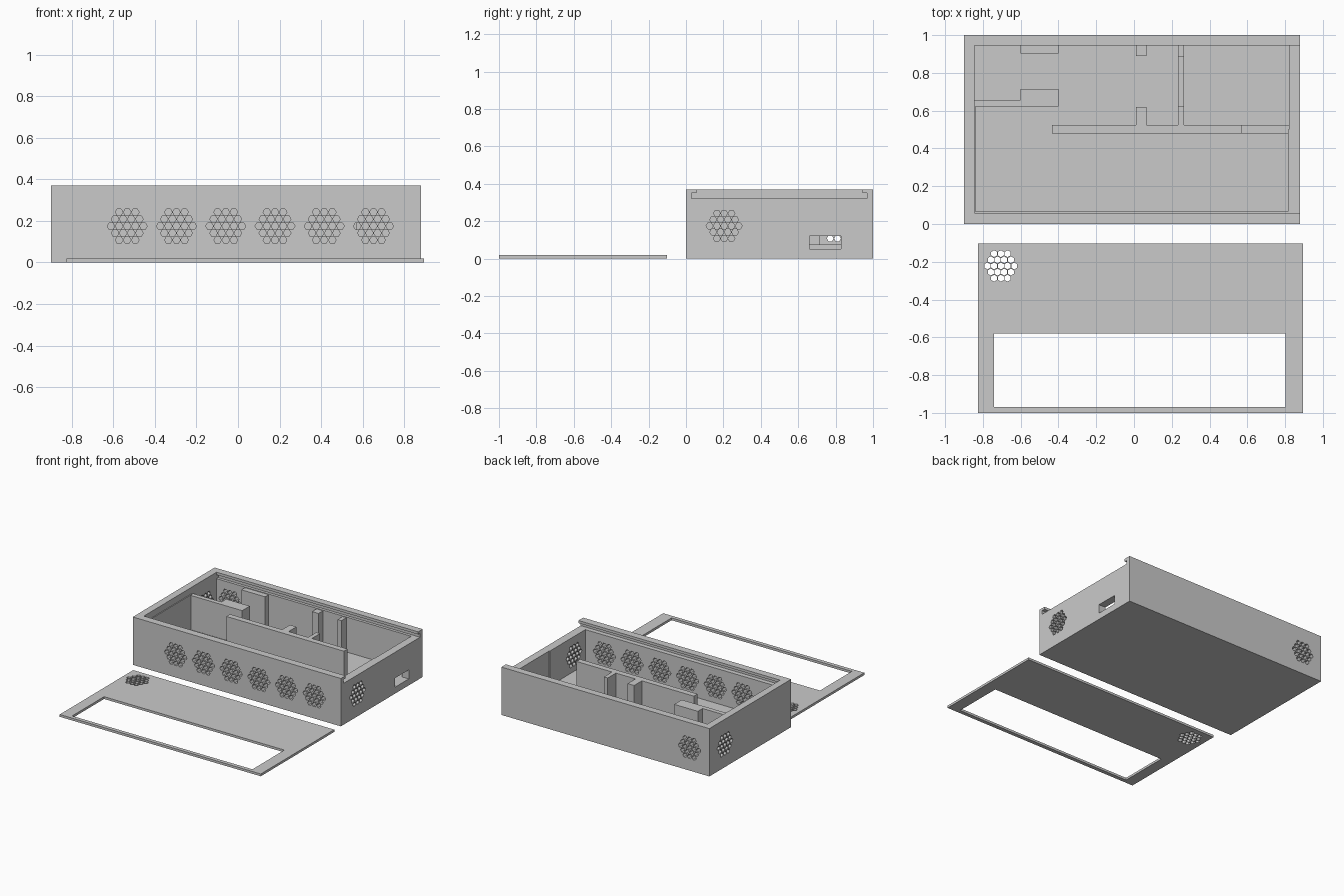
import bpy, bmesh, math
from mathutils import Matrix, Vector

cube = bpy.data.objects.get("Cube")
if cube:
    bpy.data.objects.remove(cube, do_unlink=True)

grey = bpy.data.materials.new("plain_grey")
grey.use_nodes = True
colour = (0.59, 0.59, 0.59, 1)
grey.diffuse_color = colour
grey.node_tree.nodes["Principled BSDF"].inputs["Base Color"].default_value = colour


def add_box(bm, x, y, z):
    """Add a box given its (low, high) range on each axis."""
    size = [r[1] - r[0] for r in (x, y, z)]
    mid = [sum(r) / 2 for r in (x, y, z)]
    bmesh.ops.create_cube(bm, size=1, matrix=Matrix.Translation(mid) @ Matrix.Diagonal((*size, 1)))


def make(name, bm):
    mesh = bpy.data.meshes.new(name)
    bm.to_mesh(mesh)
    bm.free()
    mesh.materials.append(grey)
    obj = bpy.data.objects.new(name, mesh)
    bpy.context.collection.objects.link(obj)
    return obj


def box(name, x, y, z):
    bm = bmesh.new()
    add_box(bm, x, y, z)
    return make(name, bm)


def cut(obj, cutter):
    """Subtract the cutter for good, then discard it."""
    cutter.hide_render = True
    mod = obj.modifiers.new("cut", "BOOLEAN")
    mod.operation, mod.solver, mod.object = "DIFFERENCE", "EXACT", cutter
    graph = bpy.context.evaluated_depsgraph_get()
    result = bpy.data.meshes.new_from_object(obj.evaluated_get(graph))
    obj.modifiers.clear()
    obj.data = result
    bpy.data.objects.remove(cutter, do_unlink=True)


def add_vent(bm, centre, across, up, step=0.039, row=0.0335, turn=math.pi / 2):
    """Add a honeycomb of nineteen hexagonal prisms, in rows of 3-4-5-4-3."""
    across, up = Vector(across), Vector(up)
    frame = Matrix((across, up, across.cross(up))).transposed().to_4x4()
    for j in range(-2, 3):
        count = 5 - abs(j)
        for i in range(count):
            pos = Vector(centre) + across * (i - (count - 1) / 2) * step + up * j * row
            bmesh.ops.create_cone(
                bm, cap_ends=True, segments=6, radius1=0.0182, radius2=0.0182, depth=0.14,
                matrix=Matrix.Translation(pos) @ frame @ Matrix.Rotation(turn, 4, "Z"))


# Outer case: stepped cavity, then lid groove and slot open to the +x end
FLOOR = 0.05
case = box("case", (-0.9, 0.88), (0, 1), (0, 0.37))
cut(case, box("front_cavity", (-0.838, 0.815), (0.066, 0.64), (FLOOR, 0.34)))
cut(case, box("back_cavity", (-0.845, 0.7), (0.635, 0.945), (FLOOR, 0.34)))
cut(case, box("end_cavity", (0.6, 0.82), (0.5, 0.945), (FLOOR, 0.34)))
cut(case, box("lid_groove", (-0.845, 1), (0.03, 0.967), (0.32, 0.35)))
cut(case, box("lid_slot", (-0.845, 1), (0.057, 0.945), (0.33, 0.5)))
cut(case, box("port", (0.8, 1), (0.66, 0.83), (FLOOR, 0.12)))

# Vents in the case walls
X, Y, Z = (1, 0, 0), (0, 1, 0), (0, 0, 1)
vents = bmesh.new()
for k in range(6):
    add_vent(vents, (-0.533 + k * 0.237, 0.03, 0.175), X, Z)
add_vent(vents, (-0.73, 0.97, 0.175), X, Z)
add_vent(vents, (0.85, 0.204, 0.175), Y, Z)
add_vent(vents, (-0.87, 0.81, 0.175), Y, Z)
cut(case, make("vent_cutter", vents))

# Inner partitions and posts standing on the floor
TALL, LOW = 0.315, 0.075
parts = [
    ("long_partition", (-0.435, 0.57), (0.48, 0.525), TALL),
    ("long_partition_low_end", (0.57, 0.825), (0.48, 0.525), LOW),
    ("cross_partition_front", (0.232, 0.265), (0.52, 0.625), TALL),
    ("cross_partition_low_middle", (0.232, 0.265), (0.625, 0.885), LOW),
    ("cross_partition_back", (0.232, 0.265), (0.885, 0.95), TALL),
    ("front_post", (0.01, 0.065), (0.52, 0.62), TALL),
    ("back_post", (0.01, 0.065), (0.89, 0.95), TALL),
    ("side_partition", (-0.85, -0.602), (0.622, 0.657), TALL),
    ("side_partition_block", (-0.602, -0.4), (0.622, 0.715), TALL),
    ("back_wall_block", (-0.602, -0.4), (0.902, 0.95), TALL),
]
for name, x, y, top in parts:
    box(name, x, y, (FLOOR - 0.01, top))

# Loose sliding lid with a window and a vent
lid = box("lid", (-0.825, 0.895), (-1, -0.102), (0, 0.018))
cut(lid, box("window", (-0.74, 0.803), (-0.97, -0.58), (-0.1, 0.1)))
lid_vent = bmesh.new()
add_vent(lid_vent, (-0.705, -0.222, 0.01), X, Y, step=0.0355, row=0.0325, turn=0)
cut(lid, make("lid_vent_cutter", lid_vent))
